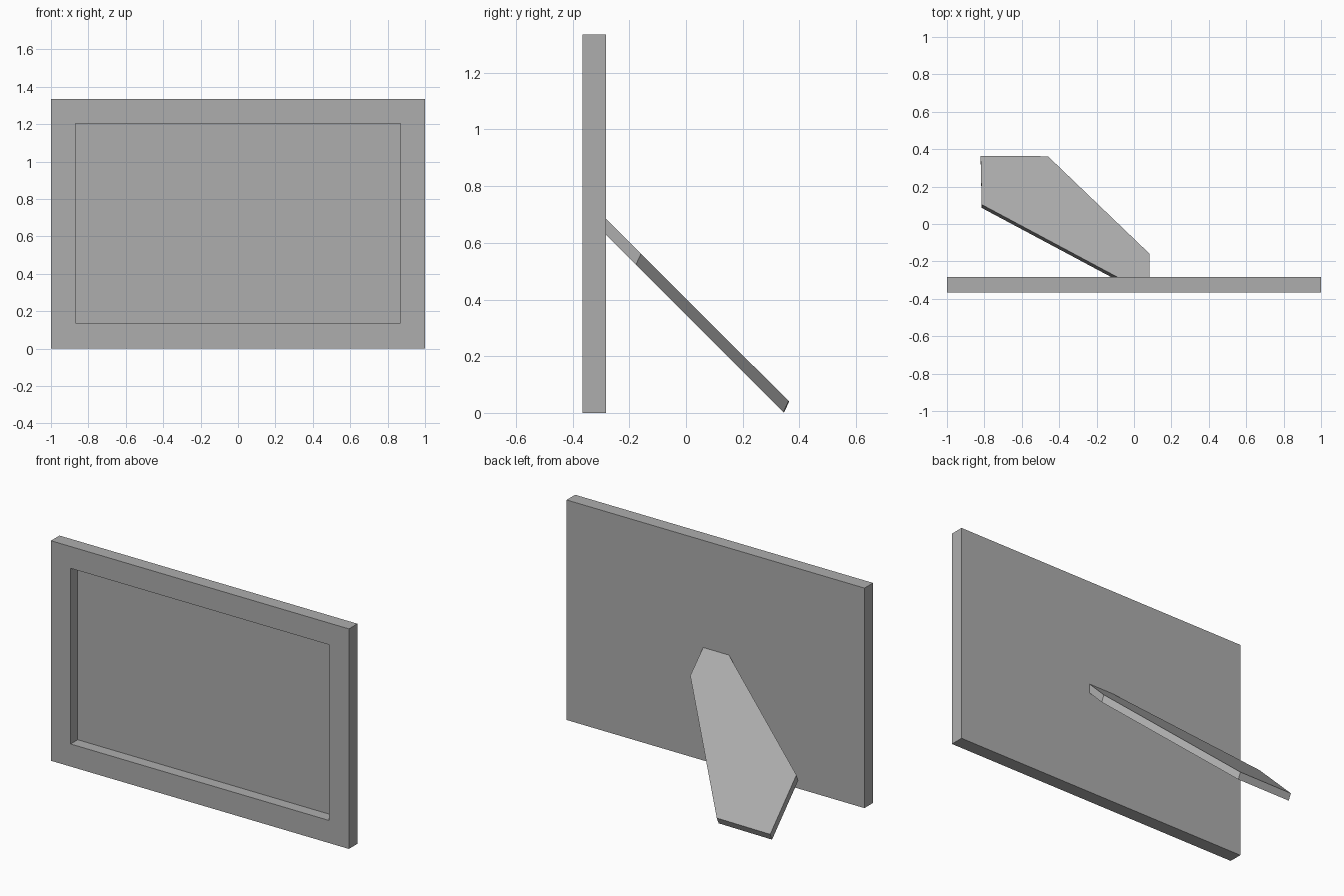
import bpy, bmesh

cube = bpy.data.objects.get("Cube")
if cube:
    bpy.data.objects.remove(cube)

grey = bpy.data.materials.new("plain grey")
grey.use_nodes = True
COLOR = (0.42, 0.42, 0.42, 1)
grey.diffuse_color = COLOR
grey.node_tree.nodes["Principled BSDF"].inputs["Base Color"].default_value = COLOR

FRONT, BACK, HEIGHT = -0.365, -0.283, 1.335
BORDER, RECESS = 0.132, 0.068


def finish(bm, name):
    bmesh.ops.recalc_face_normals(bm, faces=bm.faces)
    mesh = bpy.data.meshes.new(name)
    bm.to_mesh(mesh)
    bm.free()
    mesh.materials.append(grey)
    obj = bpy.data.objects.new(name, mesh)
    bpy.context.collection.objects.link(obj)


# Picture frame: a slab with a square-walled recess in the front
bm = bmesh.new()
bmesh.ops.create_cube(bm, size=1)
for v in bm.verts:
    v.co.x *= 2
    v.co.y = FRONT if v.co.y < 0 else BACK
    v.co.z = HEIGHT if v.co.z > 0 else 0
bm.normal_update()
panel = min(bm.faces, key=lambda f: f.calc_center_median().y)
bmesh.ops.inset_region(bm, faces=[panel], thickness=BORDER, use_even_offset=True)
for v in panel.verts:
    v.co.x = (1 - BORDER) * (1 if v.co.x > 0 else -1)
    v.co.z = HEIGHT - BORDER if v.co.z > HEIGHT / 2 else BORDER + 0.005
panel = bmesh.ops.extrude_discrete_faces(bm, faces=[panel])["faces"][0]
for v in panel.verts:
    v.co.y += RECESS
finish(bm, "picture_frame")

# Easel stand: a slanted six-sided board leaning on the back
outline = [(-0.09, BACK), (0.083, BACK), (0.083, -0.159),
           (-0.46, 0.362), (-0.82, 0.364), (-0.814, 0.104)]
bm = bmesh.new()
top, bottom = [], []
for x, y in outline:
    z = 0.04 - (y - 0.364) * 0.997
    top.append(bm.verts.new((x, y, z)))
    if y == BACK:   # end cut flush with the frame
        bottom.append(bm.verts.new((x - (0.033 if x < 0 else 0), y, z - 0.056)))
    else:
        bottom.append(bm.verts.new((x, y - 0.018, z - 0.039)))
bm.faces.new(top)
bm.faces.new(bottom[::-1])
for i in range(len(top)):
    j = (i + 1) % len(top)
    bm.faces.new((top[i], bottom[i], bottom[j], top[j]))
finish(bm, "easel_stand")
